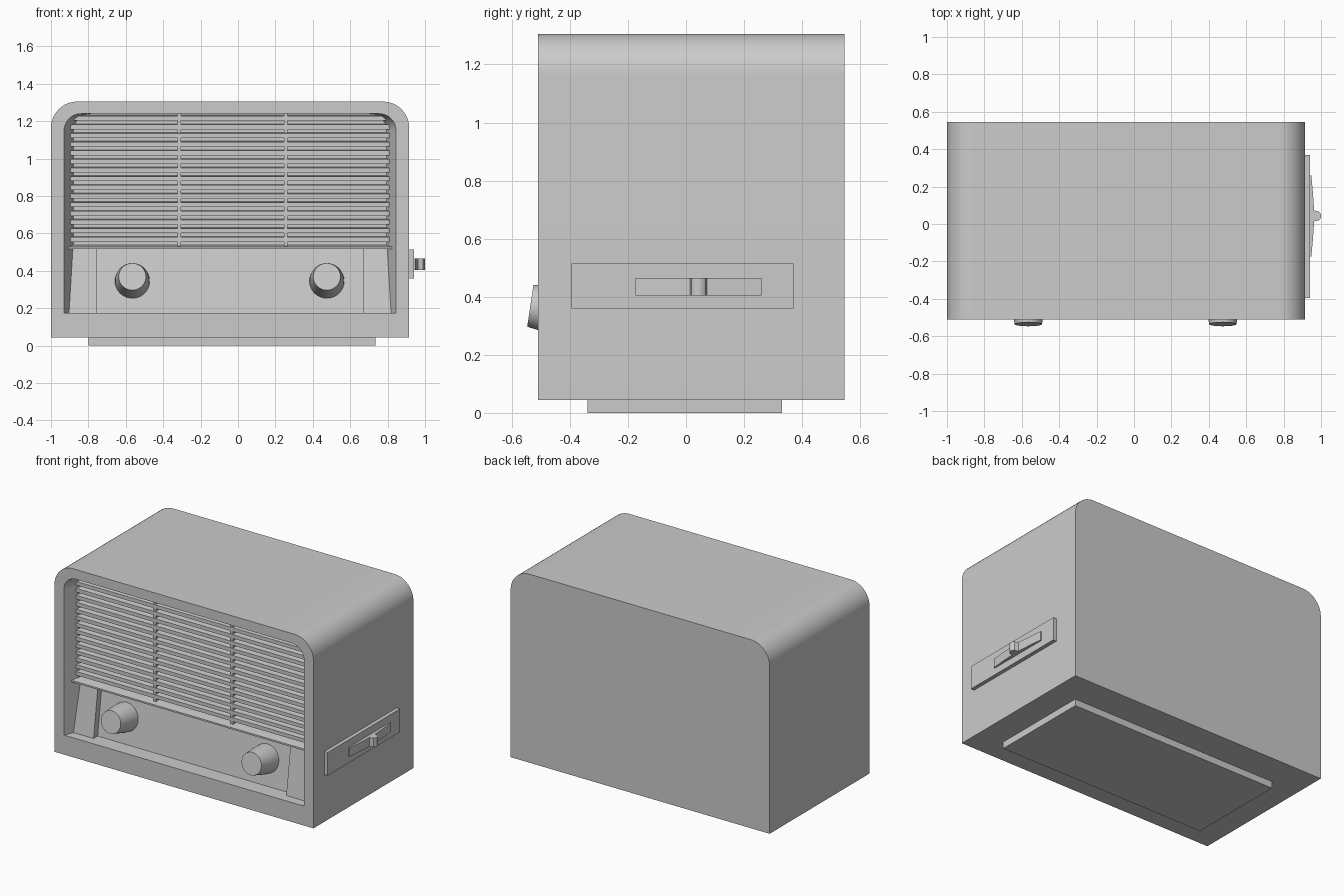
import bpy, bmesh, math
from mathutils import Vector

if "Cube" in bpy.data.objects:
    bpy.data.objects.remove(bpy.data.objects["Cube"])

FRONT, BACK = -0.51, 0.545
CX = -0.0425  # centre line of the cabinet


def finish(name, bm):
    bmesh.ops.recalc_face_normals(bm, faces=bm.faces)
    me = bpy.data.meshes.new(name)
    bm.to_mesh(me)
    bm.free()
    ob = bpy.data.objects.new(name, me)
    bpy.context.collection.objects.link(ob)
    bpy.ops.object.select_all(action='DESELECT')
    ob.select_set(True)
    bpy.context.view_layer.objects.active = ob
    bpy.ops.object.shade_smooth_by_angle(angle=math.radians(30))
    return ob


def loft(name, rings):
    """Skin a list of closed rings and cap both ends."""
    bm = bmesh.new()
    vr = [[bm.verts.new(p) for p in r] for r in rings]
    n = len(vr[0])
    for a, b in zip(vr, vr[1:]):
        for i in range(n):
            j = (i + 1) % n
            bm.faces.new((a[i], a[j], b[j], b[i]))
    bm.faces.new(vr[0])
    bm.faces.new(vr[-1])
    return finish(name, bm)


def x_prism(name, profile, x0, x1):
    """Extrude a (depth behind the front, z) profile along x."""
    return loft(name, [[(x, FRONT + d, z) for d, z in profile] for x in (x0, x1)])


def box(name, x0, x1, y0, y1, z0, z1):
    return loft(name, [[(x0, y0, z), (x1, y0, z), (x1, y1, z), (x0, y1, z)] for z in (z0, z1)])


def arch(half, z0, z1, r, y, seg=12):
    """Rectangle with rounded top corners."""
    pts = [(CX - half, y, z0), (CX + half, y, z0)]
    for sx, start in ((1, 0), (-1, 90)):
        for i in range(seg + 1):
            a = math.radians(start + 90 * i / seg)
            pts.append((CX + sx * (half - r) + r * math.cos(a), y, z1 - r + r * math.sin(a)))
    return pts


# Cabinet with a tapered recess in the front
loft("cabinet", [
    arch(0.9575, 0.045, 1.305, 0.14, BACK),
    arch(0.9575, 0.045, 1.305, 0.14, FRONT),
    arch(0.8875, 0.175, 1.24, 0.09, FRONT),
    arch(0.8025, 0.175, 1.24, 0.09, FRONT + 0.2)])

# Plinth under the cabinet
box("base_plinth", -0.8, 0.735, -0.34, 0.33, 0, 0.05)

# Grille: backing, louvres and uprights
box("grille_back", -0.9, 0.815, FRONT + 0.12, FRONT + 0.17, 0.525, 1.245)
for i in range(15):
    z = 0.57 + i * 0.0463
    x_prism(f"grille_slat_{i + 1}", [(0.078, z - 0.015), (0.078, z + 0.01),
                                     (0.125, z + 0.015), (0.125, z - 0.015)], -0.896, 0.811)
for i, x in enumerate((-0.315, 0.255)):
    box(f"grille_upright_{i + 1}", x - 0.009, x + 0.009, FRONT + 0.082, FRONT + 0.125, 0.53, 1.241)

# Ledge between grille and control panel
x_prism("grille_ledge", [(0.05, 0.517), (0.05, 0.528), (0.13, 0.54), (0.19, 0.54), (0.19, 0.517)],
        -0.909, 0.824)

# Sloping control panel with raised side pieces
x_prism("control_panel", [(0.105, 0.17), (0.155, 0.525), (0.199, 0.525), (0.199, 0.17)], -0.76, 0.675)
for side, x0, x1 in (("left", -0.92, -0.755), ("right", 0.67, 0.835)):
    x_prism(f"{side}_panel_cheek", [(0.062, 0.17), (0.112, 0.525), (0.198, 0.525), (0.198, 0.17)], x0, x1)

# Tapered knobs, square to the sloping panel
tilt = math.radians(8.5)
axis = Vector((0, -math.cos(tilt), math.sin(tilt)))
up = Vector((0, math.sin(tilt), math.cos(tilt)))
for side, x in (("left", -0.565), ("right", 0.475)):
    cap = Vector((x, -0.536, 0.369))
    rings = []
    for back, r in ((0.17, 0.094), (0.11, 0.09), (0.0, 0.073)):
        c = cap - axis * back
        rings.append([c + Vector((1, 0, 0)) * r * math.cos(a) + up * r * math.sin(a)
                      for a in (2 * math.pi * k / 32 for k in range(32))])
    loft(f"{side}_knob", rings)

# Side switch: plate and bowed slider with a thumb nub
box("switch_plate", 0.90, 0.94, -0.395, 0.37, 0.36, 0.515)
half = [(0.93, 0.217), (0.948, 0.217), (0.957, 0.12), (0.963, 0.03), (0.972, 0.027),
        (0.988, 0.024), (0.997, 0.014)]
outline = [(x, 0.043 + d) for x, d in half] + [(1.0, 0.043)] + [(x, 0.043 - d) for x, d in reversed(half)]
loft("switch_slider", [[(x, y, z) for x, y in outline] for z in (0.405, 0.465)])
